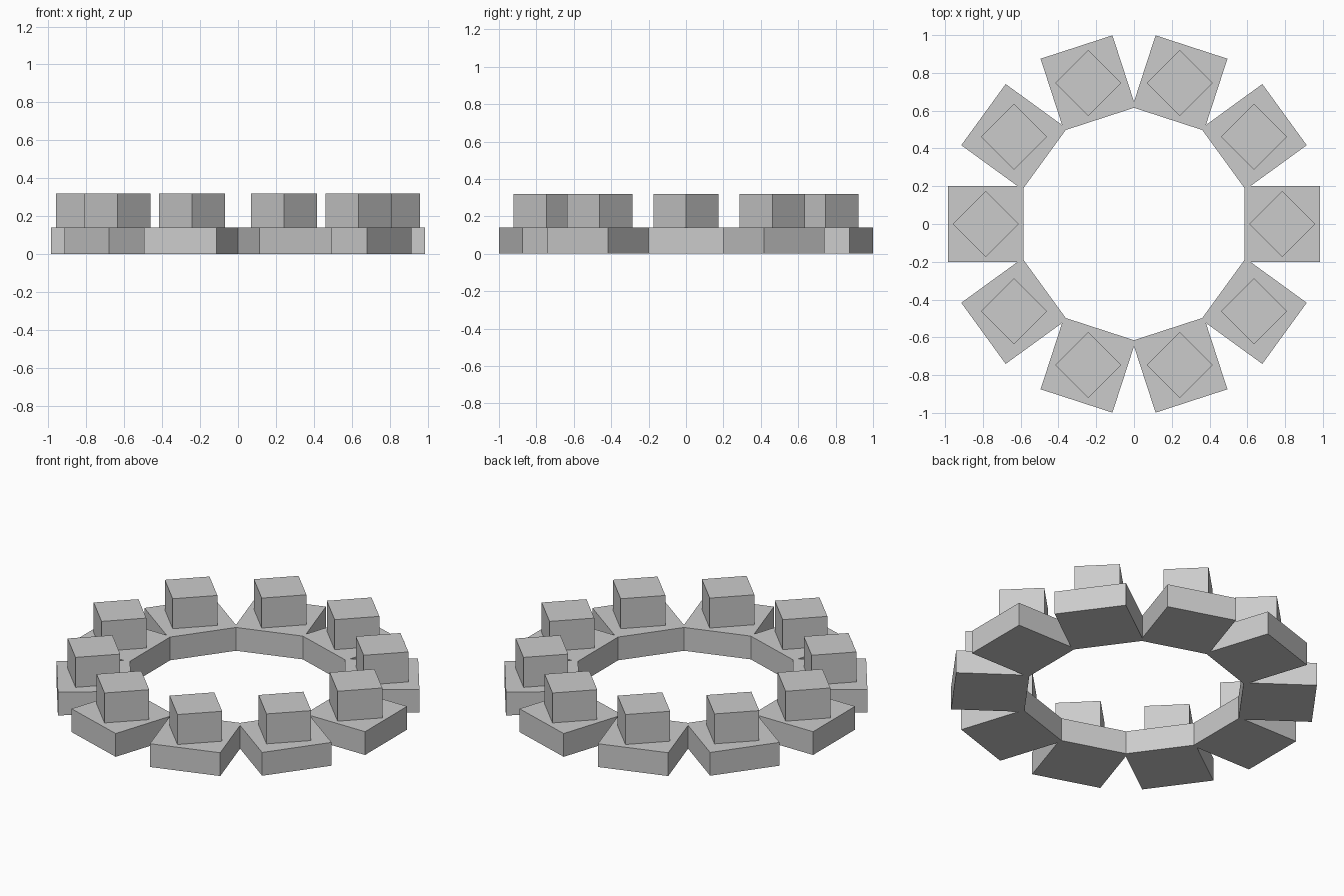
import bpy, bmesh
from math import pi, sin, cos, tan, sqrt
from mathutils import Matrix, Vector

old = bpy.data.objects.get("Cube")
if old:
    bpy.data.objects.remove(old, do_unlink=True)

COUNT = 10
STEP = 2 * pi / COUNT
INNER, OUTER, HALF = 0.585, 0.985, 0.2
MID = (INNER + OUTER) / 2
BASE_TOP, BLOCK_TOP = 0.14, 0.32
BLOCK_SIDE = 0.175 * sqrt(2)

grey = bpy.data.materials.new("plain grey")
grey.use_nodes = True
colour = (0.6, 0.6, 0.6, 1)
grey.diffuse_color = colour
grey.node_tree.nodes["Principled BSDF"].inputs["Base Color"].default_value = colour


def add_object(name, bm):
    bmesh.ops.recalc_face_normals(bm, faces=bm.faces)
    mesh = bpy.data.meshes.new(name)
    bm.to_mesh(mesh)
    bm.free()
    mesh.materials.append(grey)
    obj = bpy.data.objects.new(name, mesh)
    bpy.context.collection.objects.link(obj)
    return obj


# Base ring: ten square slabs, mitred where neighbours meet
miter = INNER * tan(STEP / 2)
notch = HALF / tan(STEP / 2)
half_outline = [(INNER, miter), (notch, HALF), (OUTER, HALF)]
outline = half_outline + [(x, -y) for x, y in reversed(half_outline)]

bm = bmesh.new()
for i in range(COUNT):
    turn = Matrix.Rotation(i * STEP, 3, 'Z')
    low = [bm.verts.new(turn @ Vector((x, y, 0))) for x, y in outline]
    high = [bm.verts.new(turn @ Vector((x, y, BASE_TOP))) for x, y in outline]
    bm.faces.new(low)
    bm.faces.new(high)
    n = len(outline)
    for a in range(n):
        b = (a + 1) % n
        # The mitred sides are shared with the neighbours and stay open
        if {a, b} in ({0, 1}, {n - 2, n - 1}):
            continue
        bm.faces.new((low[a], low[b], high[b], high[a]))
bmesh.ops.remove_doubles(bm, verts=bm.verts, dist=0.0005)
add_object("base_ring", bm)

# Raised blocks: all turned the same way, one on each slab
for i in range(COUNT):
    bm = bmesh.new()
    bmesh.ops.create_cube(bm, size=1)
    size = Matrix.Diagonal((BLOCK_SIDE, BLOCK_SIDE, BLOCK_TOP - BASE_TOP, 1))
    bmesh.ops.transform(bm, matrix=Matrix.Rotation(pi / 4, 4, 'Z') @ size, verts=bm.verts)
    block = add_object(f"raised_block_{i + 1}", bm)
    block.location = (MID * cos(i * STEP), MID * sin(i * STEP), (BASE_TOP + BLOCK_TOP) / 2)
